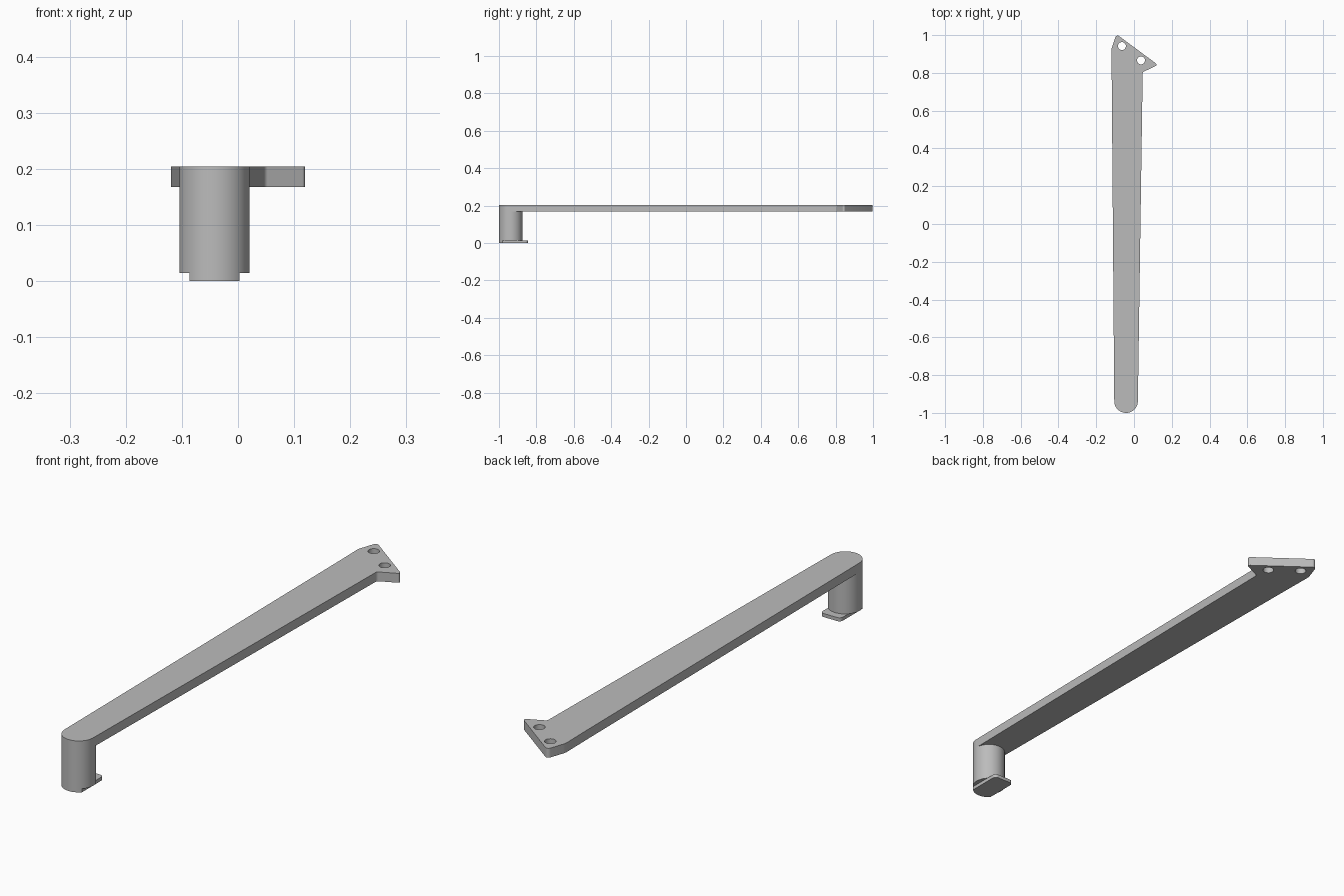
import bpy, bmesh, math
from mathutils import Vector

cube = bpy.data.objects.get("Cube")
if cube:
    bpy.data.objects.remove(cube, do_unlink=True)

# Single plain grey
grey = bpy.data.materials.new("plain grey")
grey.use_nodes = True
COLOUR = (0.5, 0.5, 0.5, 1)
grey.diffuse_color = COLOUR
grey.node_tree.nodes["Principled BSDF"].inputs["Base Color"].default_value = COLOUR


def arc(cx, cy, r, start, end, n):
    """Points along an arc, angles in degrees."""
    angles = [math.radians(start + (end - start) * i / n) for i in range(n + 1)]
    return [(cx + r * math.cos(a), cy + r * math.sin(a)) for a in angles]


def circle(cx, cy, r, n=32):
    return arc(cx, cy, r, 0, 360, n)[:-1]


def fillet(before, corner, after, r, n=6):
    """Round one corner of an outline with a tangent arc."""
    p = Vector(corner)
    u, v = (Vector(before) - p).normalized(), (Vector(after) - p).normalized()
    half = u.angle(v) / 2
    a, b = p + u * r / math.tan(half), p + v * r / math.tan(half)
    c = p + (u + v).normalized() * r / math.sin(half)
    return [c + ((a - c).lerp(b - c, i / n)).normalized() * r for i in range(n + 1)]


def plate(name, loops, z0, z1):
    """Extrude filled outlines; inner loops become through holes."""
    curve = bpy.data.curves.new(name, "CURVE")
    curve.dimensions, curve.fill_mode = "2D", "BOTH"
    curve.extrude = (z1 - z0) / 2
    for loop in loops:
        spline = curve.splines.new("POLY")
        spline.points.add(len(loop) - 1)
        for point, co in zip(spline.points, loop):
            point.co = (co[0], co[1], 0, 1)
        spline.use_cyclic_u = True
    temp = bpy.data.objects.new(name + " outline", curve)
    mesh = bpy.data.meshes.new_from_object(temp)
    bpy.data.objects.remove(temp)
    bm = bmesh.new()
    bm.from_mesh(mesh)
    bmesh.ops.remove_doubles(bm, verts=bm.verts, dist=1e-5)
    bmesh.ops.translate(bm, verts=bm.verts, vec=(0, 0, (z0 + z1) / 2))
    bmesh.ops.recalc_face_normals(bm, faces=bm.faces)
    bm.to_mesh(mesh)
    bm.free()
    mesh.materials.clear()
    mesh.materials.append(grey)
    obj = bpy.data.objects.new(name, mesh)
    bpy.context.collection.objects.link(obj)
    bpy.ops.object.select_all(action="DESELECT")
    obj.select_set(True)
    bpy.context.view_layer.objects.active = obj
    bpy.ops.object.shade_smooth_by_angle(angle=math.radians(30))
    return obj


CX, CY, R = -0.042, -0.9375, 0.0625
TOP, ARM_BOTTOM, POST_BOTTOM = 0.204, 0.167, 0.014

# Tapered arm with a round front end and an angled, two-hole mounting head
corners = [((0.046, 0.804), 0.012), ((0.127, 0.842), 0.008),
           ((-0.093, 1.005), 0.012), ((-0.12, 0.925), 0.06),
           ((-0.118, 0.79), 0)]
front = arc(CX, CY, R, 180, 360, 32)
points = [front[-1]] + [c for c, r in corners] + [front[0]]
outline = list(front)
for i, (corner, radius) in enumerate(corners):
    if radius:
        outline += fillet(points[i], corner, points[i + 2], radius)
    else:
        outline.append(corner)
holes = [circle(-0.064, 0.942, 0.021), circle(0.037, 0.866, 0.021)]
plate("arm", [outline] + holes, ARM_BOTTOM, TOP)

# Round post under the front end
plate("post", [circle(CX, CY, R, 64)], POST_BOTTOM, ARM_BOTTOM)

# Foot tab: curved to the post in front, round corners behind
HALF, BACK, CORNER = 0.0445, -0.845, 0.015
swing = math.degrees(math.asin(HALF / R))
tab = arc(CX, CY, R, 270 - swing, 270 + swing, 16)
tab += arc(CX + HALF - CORNER, BACK - CORNER, CORNER, 0, 90, 6)
tab += arc(CX - HALF + CORNER, BACK - CORNER, CORNER, 90, 180, 6)
plate("foot_tab", [tab], 0, POST_BOTTOM)
